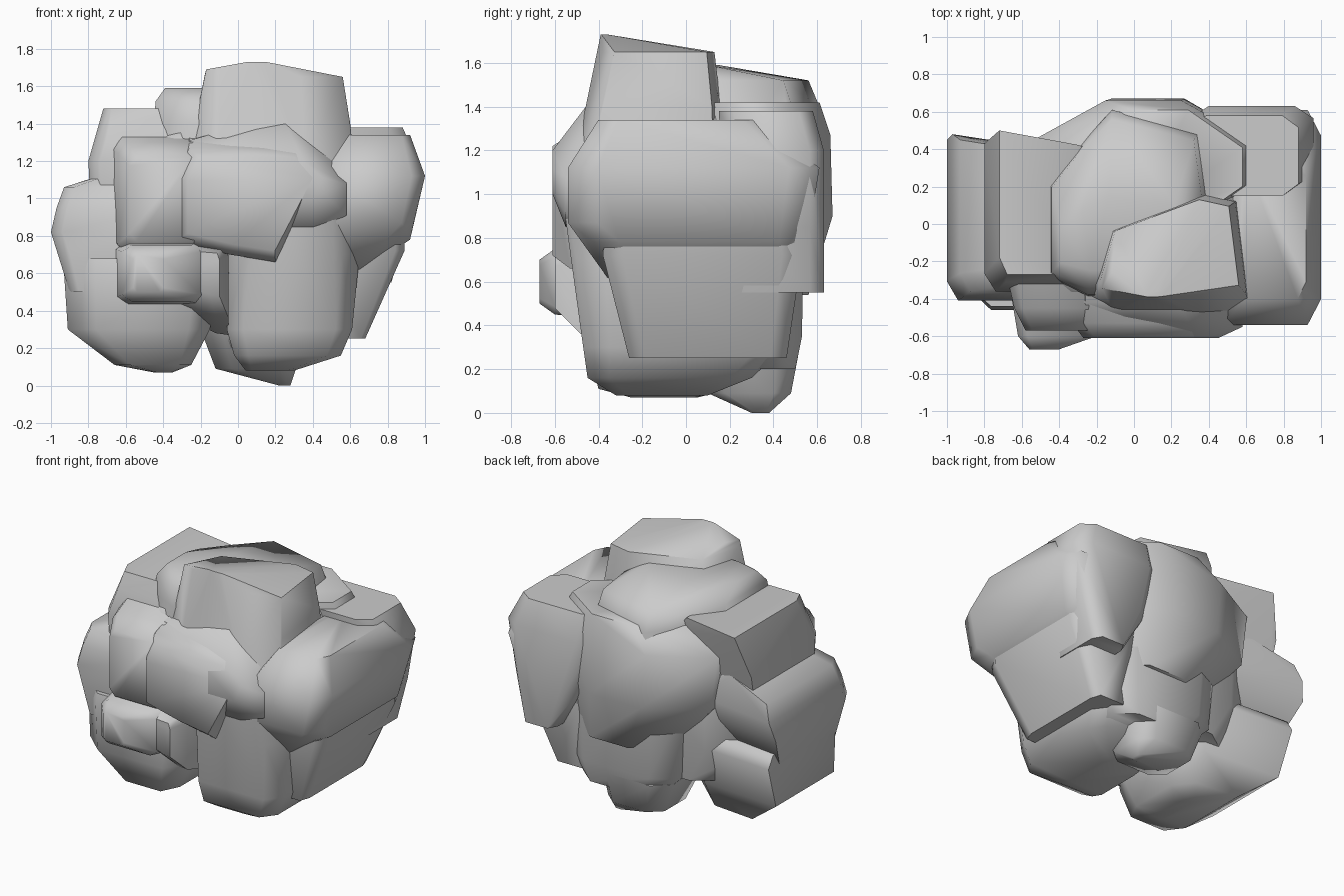
import bpy, bmesh, math


def corner_cut(c):
    """Unit rectangle with clipped corners."""
    return [(c, 0), (1 - c, 0), (1, c), (1, 1 - c), (1 - c, 1), (c, 1), (0, 1 - c), (0, c)]


def chunk(name, layers, cut=0.2, outline=None, axis='z'):
    """Faceted boulder: each layer is (depth, u0, u1, v0, v1), the box its outline fills."""
    pts = outline or corner_cut(cut)
    us, vs = [p[0] for p in pts], [p[1] for p in pts]
    bm = bmesh.new()
    for d, u0, u1, v0, v1 in layers:
        for u, v in pts:
            a = u0 + (u1 - u0) * (u - min(us)) / (max(us) - min(us))
            b = v0 + (v1 - v0) * (v - min(vs)) / (max(vs) - min(vs))
            bm.verts.new((a, b, d) if axis == 'z' else (a, d, b))
    bmesh.ops.convex_hull(bm, input=bm.verts[:])
    loose = [v for v in bm.verts if not v.link_faces]
    bmesh.ops.delete(bm, geom=loose, context='VERTS')
    bmesh.ops.recalc_face_normals(bm, faces=bm.faces[:])
    me = bpy.data.meshes.new(name)
    bm.to_mesh(me)
    bm.free()
    ob = bpy.data.objects.new(name, me)
    bpy.context.collection.objects.link(ob)
    bpy.ops.object.select_all(action='DESELECT')
    ob.select_set(True)
    bpy.context.view_layer.objects.active = ob
    bpy.ops.object.shade_smooth_by_angle(angle=math.radians(62))
    return ob


# outline with a sharp back left corner, used by the left stones
SPIKE = [(.1, 0), (1, 0), (1, .9), (0, 1), (0, .12)]

# inner mass
chunk("core", [(.35, -.5, .5, -.3, .4), (.6, -.7, .6, -.38, .42), (1.2, -.7, .6, -.4, .45),
               (1.36, -.5, .5, -.35, .42)])

# right side: upper stone with a leaning lower stone
chunk("right_block", [(.62, .4, .68, -.36, .5), (.78, .4, .92, -.42, .54), (.87, .4, .94, -.54, .57),
                      (1.12, .4, 1.0, -.54, .61), (1.34, .55, .92, -.4, .35)], cut=.12)
chunk("right_lower", [(.25, .45, .68, -.26, .46), (.72, .4, .89, -.38, .53), (1.0, .4, .9, -.36, .5)], cut=.1)
chunk("back_right_block", [(.55, .58, .82, .2, .63), (.85, .4, .9, .2, .63),
                           (1.2, .3, .96, .2, .63), (1.38, .3, .88, .15, .58)], cut=.15)

# top stones
chunk("cap", [(1.2, -.25, .62, -.5, .17), (1.4, -.23, .6, -.44, .16),
              (1.65, -.18, .56, -.38, .13), (1.69, -.17, .3, -.37, -.2), (1.73, .05, .15, -.39, -.36)],
      outline=[(-.24, -.35), (-.15, -.05), (.36, .14), (.54, .1), (.6, -.38), (.35, -.44), (-.1, -.42)])
chunk("crown_back", [(1.1, -.48, .45, -.4, .62), (1.4, -.45, .38, -.38, .61),
                     (1.52, -.44, .36, -.35, .56), (1.59, -.39, .25, -.25, .15)],
      outline=[(-.44, .22), (-.3, .4), (-.12, .6), (.32, .48), (.36, .18),
               (.3, -.35), (-.24, -.35), (-.44, -.25)])
chunk("upper_left", [(1.0, -.79, -.2, -.35, .38), (1.2, -.8, -.2, -.36, .43),
                     (1.37, -.74, -.2, -.31, .47), (1.48, -.72, -.3, -.27, .5)], outline=SPIKE)

# back
chunk("back_middle", [(.54, -.2, .6, 0, .56), (.9, -.5, .65, 0, .67), (1.27, -.55, .65, 0, .66),
                      (1.42, -.3, .58, 0, .61)], cut=.33)
chunk("back_lower", [(.2, -.1, .5, 0, .5), (.35, -.25, .58, 0, .53), (.9, -.3, .6, 0, .54)])
chunk("back_foot", [(0, .22, .28, .3, .38), (.09, -.12, .31, .1, .48), (.3, -.2, .36, 0, .52)])

# left side
chunk("left_block", [(.5, -.9, -.4, -.4, .25), (.67, -.94, -.4, -.41, .35), (.82, -1, -.4, -.41, .45),
                     (.95, -.97, -.4, -.39, .48), (1.06, -.93, -.4, -.36, .45),
                     (1.16, -.62, -.4, -.3, .4)], outline=SPIKE)
chunk("lower_left", [(.07, -.45, -.35, -.25, .05), (.11, -.66, -.25, -.4, .22), (.3, -.91, -.15, -.45, .32),
                     (.6, -.93, -.1, -.46, .43), (.68, -.93, -.1, -.44, .38)], outline=[(.2, 0), (.85, 0), (1, .2),
                     (1, .75), (.75, .95), (0, 1), (0, .18)])

# front: broken plate over a wider stone, with smaller stones to its left
chunk("front_plate", [(-.61, -.27, .4, .72, 1.22), (-.53, -.33, .43, .66, 1.27), (-.3, -.33, .42, .67, 1.35)],
      outline=[(-.33, .77), (-.33, 1.1), (-.26, 1.25), (.32, 1.25), (.43, 1.12), (.2, .66), (-.05, .7)],
      axis='y')
chunk("front_upper", [(-.61, .2, .45, 1.0, 1.2), (-.55, -.25, .58, .85, 1.25), (-.42, -.28, .58, .8, 1.45),
                      (-.1, -.28, .6, .8, 1.47)],
      outline=[(-.28, .8), (-.28, 1.32), (.23, 1.47), (.33, 1.38), (.58, 1.18), (.58, .9), (.4, .8)], axis='y')
chunk("front_lower", [(.08, .04, .3, -.32, .1), (.16, -.02, .55, -.45, .3), (.3, -.06, .61, -.47, .45),
                      (.7, -.06, .65, -.5, .5), (1.1, .05, .57, -.58, .4)], cut=.13)
chunk("front_left", [(-.57, -.58, -.2, .77, 1.22), (-.45, -.64, -.2, .7, 1.3),
                     (-.1, -.72, -.1, .7, 1.38)], cut=.1, axis='y')
chunk("front_knob", [(-.67, -.56, -.4, .5, .7), (-.6, -.62, -.2, .45, .75),
                     (-.3, -.67, -.1, .42, .78)], cut=.12, axis='y')
chunk("front_knob_inner", [(-.6, -.34, -.1, .48, .72), (-.48, -.4, -.05, .36, .77),
                           (-.2, -.4, -.05, .27, .78)],
      outline=[(0, .3), (0, .95), (.3, 1), (.95, .95), (1, .8), (1, 0), (.8, .02)], axis='y')
